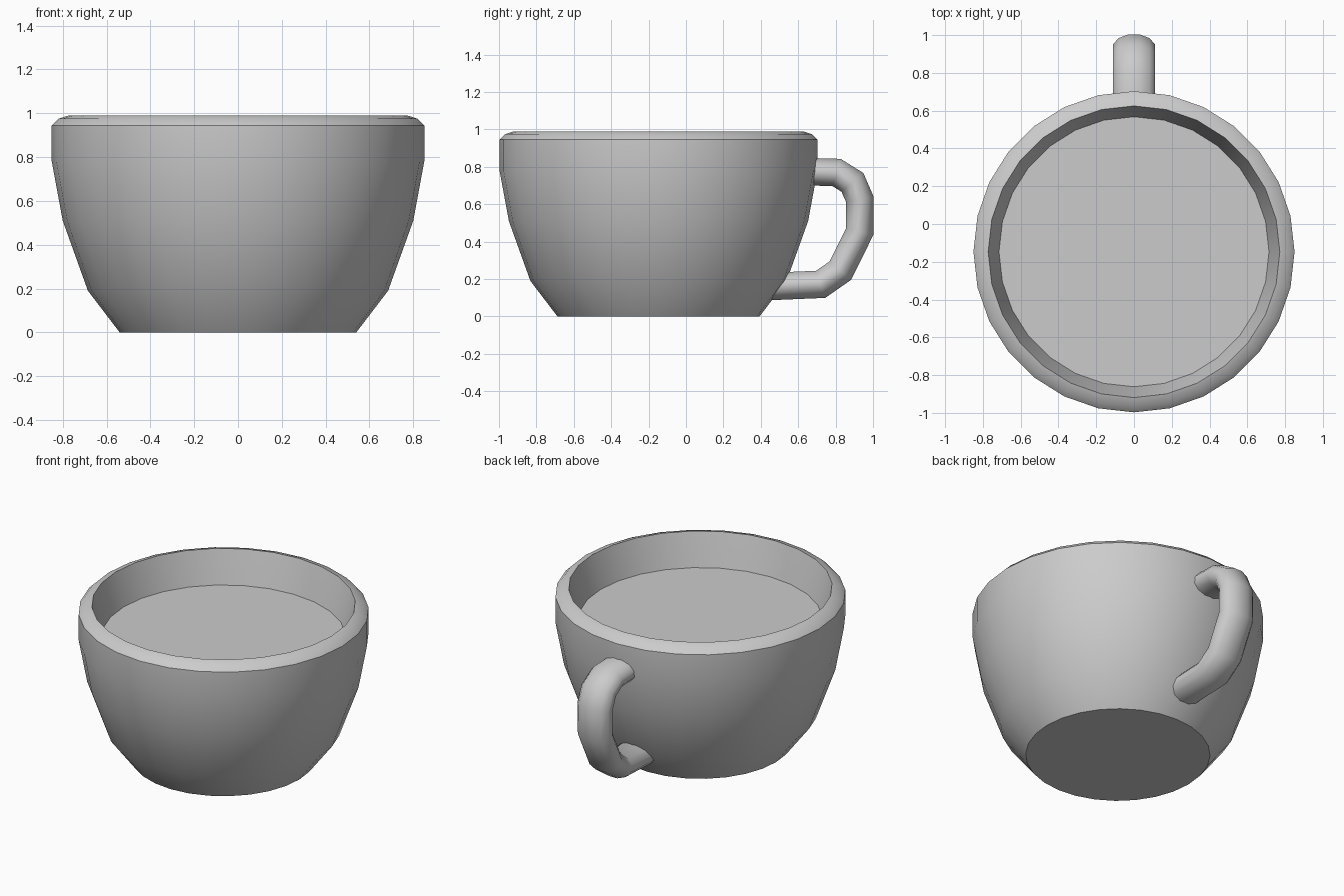
import bpy, bmesh, math
from mathutils import Vector

cube = bpy.data.objects.get("Cube")
if cube:
    bpy.data.objects.remove(cube, do_unlink=True)

SIDES = 28
CUP_Y = -0.147

# One plain grey for every part
grey = bpy.data.materials.new("plain grey")
grey.use_nodes = True
colour = (0.6, 0.6, 0.6, 1)
grey.diffuse_color = colour
grey.node_tree.nodes["Principled BSDF"].inputs["Base Color"].default_value = colour


def make_object(name, bm, angle=33):
    bmesh.ops.recalc_face_normals(bm, faces=bm.faces)
    mesh = bpy.data.meshes.new(name)
    bm.to_mesh(mesh)
    bm.free()
    mesh.materials.append(grey)
    obj = bpy.data.objects.new(name, mesh)
    bpy.context.collection.objects.link(obj)
    bpy.ops.object.select_all(action='DESELECT')
    obj.select_set(True)
    bpy.context.view_layer.objects.active = obj
    bpy.ops.object.shade_smooth_by_angle(angle=math.radians(angle))
    return obj


def skin(name, loops, angle=33):
    """Bridge successive loops of points and cap both ends."""
    bm = bmesh.new()
    rings = [[bm.verts.new(p) for p in loop] for loop in loops]
    n = len(rings[0])
    for a, b in zip(rings, rings[1:]):
        for i in range(n):
            j = (i + 1) % n
            bm.faces.new((a[i], a[j], b[j], b[i]))
    bm.faces.new(rings[0])
    bm.faces.new(rings[-1])
    return make_object(name, bm, angle)


def circle(r, z):
    turn = 2 * math.pi / SIDES
    return [(r * math.cos(i * turn), CUP_Y + r * math.sin(i * turn), z)
            for i in range(SIDES)]


# Cup: outer wall, rounded lip, inner wall and inner floor
profile = [(0.54, 0), (0.685, 0.19), (0.80, 0.51), (0.85, 0.78), (0.85, 0.945),
           (0.82, 0.975), (0.772, 0.99), (0.712, 0.77), (0.60, 0.3), (0.45, 0.1)]
skin("cup", [circle(r, z) for r, z in profile])

# Drink: flat disc just inside the wall
skin("drink_surface", [circle(0.70, 0.75), circle(0.716, 0.78)])

# Handle: oval section swept along a path in the middle plane
path = [Vector((0, y, z)) for y, z in
        [(0.62, 0.775), (0.805, 0.77), (0.89, 0.717), (0.93, 0.625),
         (0.928, 0.4525), (0.825, 0.245), (0.72, 0.172), (0.44, 0.16)]]
loops = []
for i, p in enumerate(path):
    into = (p - path[max(i - 1, 0)]).normalized()
    out = (path[min(i + 1, len(path) - 1)] - p).normalized()
    along = (into + out).normalized()
    across = Vector((0, along.z, -along.y))
    # Widen the section at bends so the tube keeps its thickness
    stretch = 1 / max(along.dot(out if out.length else into), 0.5)
    ring = []
    for k in range(12):
        a = math.radians(15 + 30 * k)
        ring.append(p + Vector((0.116 * math.cos(a), 0, 0))
                    + across * 0.076 * stretch * math.sin(a))
    loops.append(ring)
skin("handle", loops, 50)
